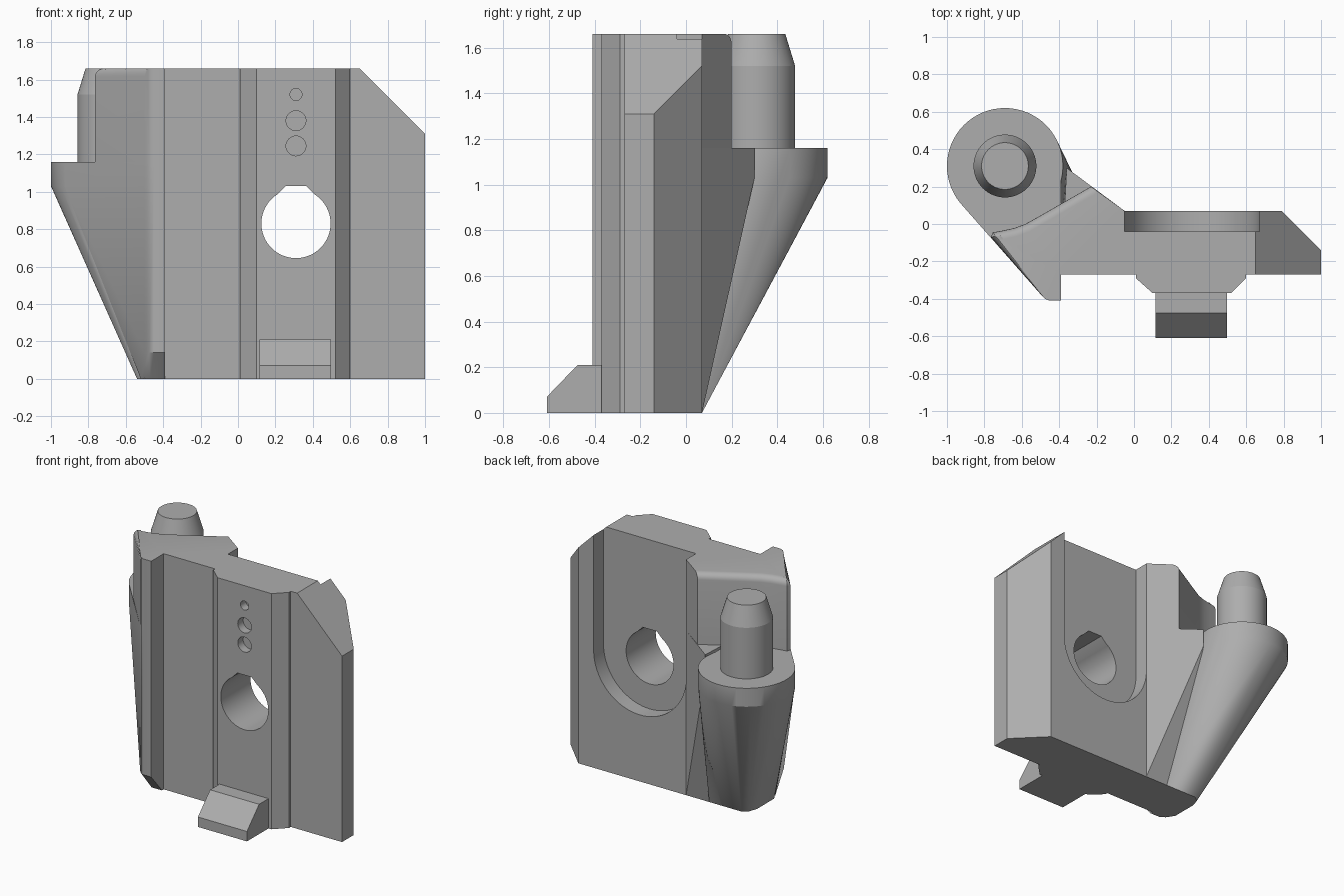
import bpy, bmesh
from math import sin, cos, pi, radians
from mathutils import Vector

if "Cube" in bpy.data.objects:
    bpy.data.objects.remove(bpy.data.objects["Cube"], do_unlink=True)

grey = bpy.data.materials.new("plain grey")
grey.use_nodes = True
grey.diffuse_color = (0.42, 0.42, 0.42, 1)
grey.node_tree.nodes["Principled BSDF"].inputs["Base Color"].default_value = grey.diffuse_color

TOP, LEDGE, RIM = 1.66, 1.16, 1.03


def finish(name, bm, smooth=None):
    bmesh.ops.recalc_face_normals(bm, faces=bm.faces)
    mesh = bpy.data.meshes.new(name)
    bm.to_mesh(mesh)
    bm.free()
    mesh.materials.append(grey)
    obj = bpy.data.objects.new(name, mesh)
    bpy.context.collection.objects.link(obj)
    bpy.ops.object.select_all(action="DESELECT")
    bpy.context.view_layer.objects.active = obj
    obj.select_set(True)
    if smooth:
        bpy.ops.object.shade_smooth_by_angle(angle=radians(smooth))
    return obj


def prism(points, low, high, axis="z"):
    """Extrude a flat profile along one axis."""
    place = {"z": lambda a, b, c: (a, b, c),
             "y": lambda a, b, c: (a, c, b),
             "x": lambda a, b, c: (c, a, b)}[axis]
    bm = bmesh.new()
    face = bm.faces.new([bm.verts.new(place(a, b, low)) for a, b in points])
    made = bmesh.ops.extrude_face_region(bm, geom=[face])["geom"]
    shift = Vector(place(0, 0, high - low))
    bmesh.ops.translate(bm, vec=shift, verts=[v for v in made if isinstance(v, bmesh.types.BMVert)])
    bmesh.ops.recalc_face_normals(bm, faces=bm.faces)
    return bm


def hull(*layers):
    """Wrap stacked outlines, each given as (height, points)."""
    bm = bmesh.new()
    for z, points in layers:
        for x, y in points:
            bm.verts.new((x, y, z))
    out = bmesh.ops.convex_hull(bm, input=bm.verts)
    loose = [g for g in out["geom_interior"] if isinstance(g, bmesh.types.BMVert)]
    bmesh.ops.delete(bm, geom=loose, context="VERTS")
    bmesh.ops.dissolve_limit(bm, angle_limit=0.005, verts=bm.verts, edges=bm.edges)
    return bm


def arc(cx, cy, r, start=0, end=360, n=64):
    full = end - start == 360
    steps = n if full else n + 1
    angles = [radians(start + (end - start) * i / n) for i in range(steps)]
    return [(cx + r * cos(a), cy + r * sin(a)) for a in angles]


def cut(target, bm):
    cutter = finish("cutter", bm)
    cutter.hide_render = True
    bpy.context.view_layer.objects.active = target
    mod = target.modifiers.new("cut", "BOOLEAN")
    mod.operation, mod.solver, mod.object = "DIFFERENCE", "EXACT", cutter
    bpy.ops.object.modifier_apply(modifier=mod.name)
    bpy.data.objects.remove(cutter, do_unlink=True)


# Plate with raised front rail and sloped top corner
outline = [(-.05, -.27), (.01, -.27), (.01, -.29), (.1, -.37), (.52, -.37), (.6, -.29),
           (.6, -.27), (1, -.27), (1, -.14), (.79, .07), (-.05, .07)]
bm = prism(outline, 0, TOP)
geom = bm.verts[:] + bm.edges[:] + bm.faces[:]
sliced = bmesh.ops.bisect_plane(bm, geom=geom, plane_co=(.65, 0, TOP), plane_no=(1, 0, 1), clear_outer=True)
bmesh.ops.holes_fill(bm, edges=[e for e in sliced["geom_cut"] if isinstance(e, bmesh.types.BMEdge)])
plate = finish("plate", bm)

# Round-bottomed recess in the back, keyed through hole, blind front holes
cx, cz = .31, .83
cut(plate, prism(arc(cx, cz, .361, 180, 360, 40) + [(cx + .361, 2), (cx - .361, 2)], -.04, .3, "y"))
keyed = arc(cx, cz, .185, 122, 418, 56) + [(cx + .055, RIM), (cx - .055, RIM)]
cut(plate, prism(keyed, -.6, .3, "y"))
for z, r in ((1.245, .053), (1.38, .053), (1.52, .032)):
    cut(plate, prism(arc(cx, z, r, n=32), -.5, -.31, "y"))
bpy.ops.object.select_all(action="DESELECT")
plate.select_set(True)
bpy.ops.object.shade_smooth_by_angle(angle=radians(25))

# Foot at the lower front
foot = [(-.61, 0), (-.61, .07), (-.475, .21), (-.37, .21), (-.37, 0)]
finish("foot", prism(foot, .115, .497, "x"))

# Web joining the plate to the boss
inner = [(-.39, -.27), (-.05, -.27), (-.05, .07)]
finish("web", hull((0, inner + [(-.23, .07), (-.39, .07)]),
                   (RIM, inner + [(-.36, .3)]), (LEDGE, inner + [(-.36, .3)])))

# Boss: round ledge narrowing down to the base corner
px, py = -.69, .31
disc = arc(px, py, .31)
base = [(-.23, .07), (-.48, .07), (-.52, .04), (-.54, -.02), (-.54, -.21), (-.5, -.27), (-.39, -.27)]
finish("boss", hull((0, base), (RIM, disc), (LEDGE, disc)), 30)

# Side rib along the front edge
nose = [(-.39, -.41), (-.45, -.41), (-.475, -.4), (-.5, -.375)]
side = nose + [(-.928, .111), (px, py), (-.39, .28)]
finish("rib", hull((0, [(-.39, -.29), (-.47, -.29), (-.52, -.25), (-.39, 0)]), (.14, nose),
                   (RIM, side), (LEDGE, side)), 30)

# Upper block behind the pin, with rounded rim
curve = [(-.755, -.045), (-.7, -.035), (-.64, -.022), (-.58, .0), (-.5, .045), (-.23, .2)]
upper = [(-.39, -.27)] + nose + [(-.765, -.07)] + curve + [(-.05, .07), (-.05, -.27)]
bm = prism(upper, LEDGE, TOP)
rim = []
for e in bm.edges:
    a, b = e.verts
    mid = (a.co + b.co) / 2
    if min(a.co.z, b.co.z) > TOP - .01 and mid.x < -.3 and mid.y > -.3:
        rim.append(e)
bmesh.ops.bevel(bm, geom=rim, offset=.045, segments=5, profile=.5, affect="EDGES", clamp_overlap=False)
finish("upper_block", bm, 35)

# Pin with tapered tip
wide, tip = arc(px, py, .168), arc(px, py, .125)
finish("pin", hull((LEDGE, wide), (1.52, wide), (TOP, tip)), 14)
